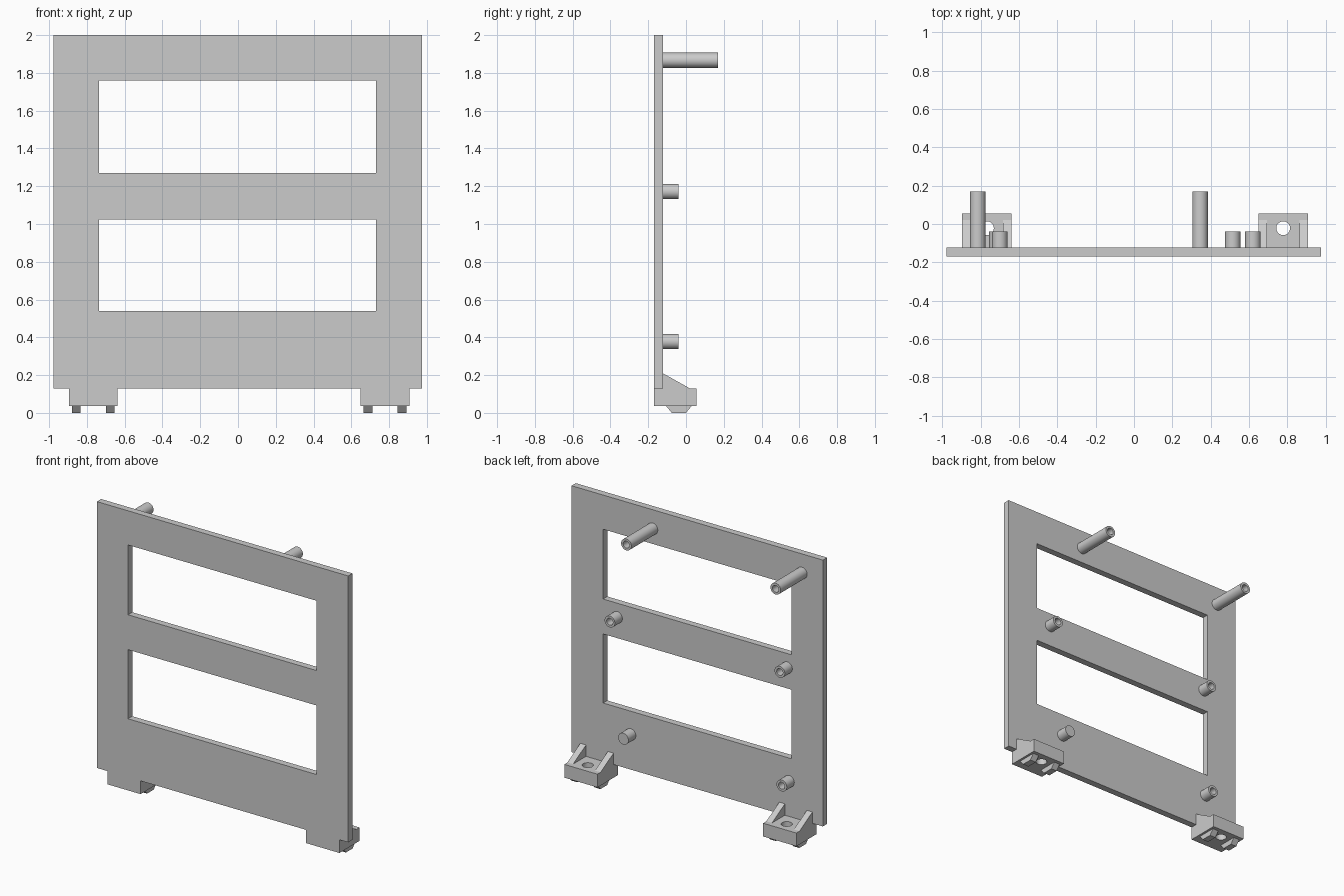
import bpy, bmesh, math
from mathutils import Matrix, Vector

cube = bpy.data.objects.get("Cube")
if cube:
    bpy.data.objects.remove(cube)

grey = bpy.data.materials.new("plain grey")
grey.use_nodes = True
COLOUR = (0.6, 0.6, 0.6, 1)
grey.diffuse_color = COLOUR
grey.node_tree.nodes["Principled BSDF"].inputs["Base Color"].default_value = COLOUR

FRONT, BACK = -0.17, -0.123   # faces of the panel
SEAM = 0.13                   # bottom edge of the panel


def finish(bm, name):
    bmesh.ops.recalc_face_normals(bm, faces=bm.faces)
    mesh = bpy.data.meshes.new(name)
    bm.to_mesh(mesh)
    bm.free()
    mesh.materials.append(grey)
    obj = bpy.data.objects.new(name, mesh)
    bpy.context.collection.objects.link(obj)
    return obj


def extrude_faces(bm, faces, offset):
    result = bmesh.ops.extrude_face_region(bm, geom=faces)
    moved = [v for v in result["geom"] if isinstance(v, bmesh.types.BMVert)]
    bmesh.ops.translate(bm, verts=moved, vec=offset)
    bmesh.ops.delete(bm, geom=faces, context="FACES_ONLY") if len(faces) > 99 else None


def side_prism(name, profile, x0, x1):
    """Extrude a (y, z) outline along x."""
    bm = bmesh.new()
    face = bm.faces.new([bm.verts.new((x0, y, z)) for y, z in profile])
    extrude_faces(bm, [face], Vector((x1 - x0, 0, 0)))
    return finish(bm, name)


def panel():
    """Flat sheet with two rectangular windows."""
    xs = (-0.977, -0.735, 0.73, 0.975)
    zs = (SEAM, 0.54, 1.025, 1.27, 1.76, 2.0)
    bm = bmesh.new()
    grid = [[bm.verts.new((x, FRONT, z)) for x in xs] for z in zs]
    faces = []
    for r in range(len(zs) - 1):
        for c in range(len(xs) - 1):
            if c == 1 and r in (1, 3):
                continue
            faces.append(bm.faces.new((grid[r][c], grid[r][c + 1],
                                       grid[r + 1][c + 1], grid[r + 1][c])))
    extrude_faces(bm, faces, Vector((0, BACK - FRONT, 0)))
    return finish(bm, "panel")


def peg(name, x, z, tip, hollow=True, radius=0.04, bore=0.024):
    """Round post on the back, turned from a half profile."""
    outline = [(radius, BACK - 0.01), (radius, tip)]
    if hollow:
        outline += [(bore, tip), (bore, BACK + 0.005), (0, BACK + 0.005)]
    else:
        outline += [(0, tip)]
    bm = bmesh.new()
    verts = [bm.verts.new((r, y, 0)) for r, y in outline]
    edges = [bm.edges.new(pair) for pair in zip(verts, verts[1:])]
    bmesh.ops.spin(bm, geom=verts + edges, cent=(0, 0, 0), axis=(0, 1, 0),
                   angle=math.tau, steps=32)
    bmesh.ops.remove_doubles(bm, verts=bm.verts, dist=0.0005)
    bmesh.ops.translate(bm, verts=bm.verts, vec=(x, 0, z))
    obj = finish(bm, name)
    smooth(obj)


def smooth(obj):
    bpy.ops.object.select_all(action="DESELECT")
    obj.select_set(True)
    bpy.context.view_layer.objects.active = obj
    bpy.ops.object.shade_smooth_by_angle(angle=math.radians(30))


def drill(obj, x, y, radius):
    """Vertical through hole."""
    bm = bmesh.new()
    bmesh.ops.create_cone(bm, cap_ends=True, segments=32, radius1=radius,
                          radius2=radius, depth=0.5,
                          matrix=Matrix.Translation((x, y, 0.1)))
    cutter = finish(bm, "hole_cutter")
    cutter.hide_render = True
    mod = obj.modifiers.new("hole", "BOOLEAN")
    mod.operation = "DIFFERENCE"
    mod.solver = "EXACT"
    mod.object = cutter
    bpy.context.view_layer.objects.active = obj
    bpy.ops.object.modifier_apply(modifier=mod.name)
    bpy.data.objects.remove(cutter)
    smooth(obj)


def foot(side, x):
    """Drilled block with two gussets above and two tapered keys below."""
    half, wall, floor = 0.129, 0.044, 0.037
    block = side_prism(side + "_foot_block",
                       [(FRONT, floor), (0.055, floor), (0.055, SEAM), (FRONT, SEAM)],
                       x - half, x + half)
    drill(block, x, -0.022, 0.036)
    for label, s in (("inner", -1), ("outer", 1)):
        edge = x + s * half
        side_prism(f"{side}_{label}_gusset",
                   [(BACK, SEAM), (0.02, SEAM), (BACK, 0.21)],
                   edge, edge - s * wall)
        key = x + s * 0.09
        side_prism(f"{side}_{label}_key",
                   [(-0.106, floor), (-0.075, 0), (0.0, 0), (0.03, floor)],
                   key - 0.023, key + 0.023)


panel()

# Long and short posts on the back
peg("right_top_post", -0.815, 1.867, 0.17)
peg("left_top_post", 0.345, 1.867, 0.17)
peg("right_middle_post", -0.70, 1.172, -0.04)
peg("left_middle_post", 0.62, 1.172, -0.04)
peg("right_bottom_post", -0.715, 0.378, -0.04)
peg("left_bottom_post", 0.515, 0.378, -0.04, hollow=False)

# Mounting feet
foot("right", -0.767)
foot("left", 0.778)
